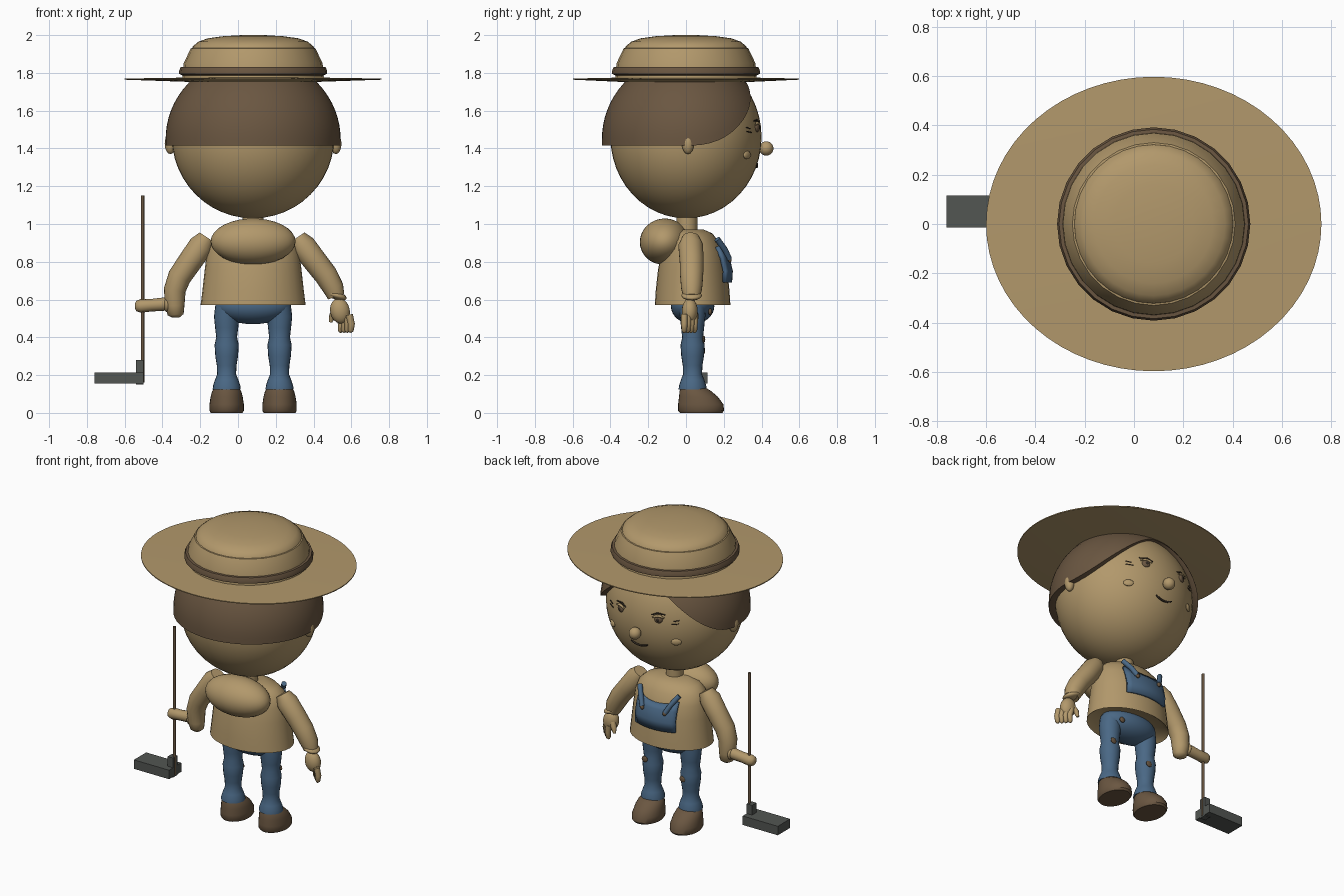
import bpy, bmesh, math
from mathutils import Vector

CX = 0.08  # the body's middle; the tool on one side shifts it


def mat(name, rgb):
    m = bpy.data.materials.new(name)
    m.diffuse_color = (*rgb, 1)
    return m


TAN = mat("tan", (0.445, 0.315, 0.148))
BROWN = mat("brown", (0.145, 0.094, 0.053))
BLUE = mat("denim blue", (0.068, 0.138, 0.235))
GREY = mat("iron grey", (0.085, 0.092, 0.085))
DARK = mat("dark brown", (0.03, 0.022, 0.015))


def finish(name, bm, *mats, angle=40):
    bmesh.ops.recalc_face_normals(bm, faces=bm.faces)
    me = bpy.data.meshes.new(name)
    bm.to_mesh(me)
    bm.free()
    ob = bpy.data.objects.new(name, me)
    bpy.context.collection.objects.link(ob)
    for m in mats:
        me.materials.append(m)
    bpy.ops.object.select_all(action='DESELECT')
    ob.select_set(True)
    bpy.context.view_layer.objects.active = ob
    bpy.ops.object.shade_smooth_by_angle(angle=math.radians(angle))
    return ob


def ball(name, c, r, m, seg=24, rot=(0, 0, 0)):
    bm = bmesh.new()
    bmesh.ops.create_uvsphere(bm, u_segments=seg, v_segments=seg // 2, radius=1)
    ob = finish(name, bm, m)
    ob.location, ob.scale, ob.rotation_euler = c, r, rot
    return ob


def box(name, c, size, m):
    bm = bmesh.new()
    bmesh.ops.create_cube(bm, size=1)
    ob = finish(name, bm, m)
    ob.location, ob.scale = c, size
    return ob


def skin_rings(bm, rings, caps=True):
    rows = [[bm.verts.new(p) for p in ring] for ring in rings]
    n = len(rows[0])
    for a, b in zip(rows, rows[1:]):
        for i in range(n):
            j = (i + 1) % n
            bm.faces.new((a[i], a[j], b[j], b[i]))
    if caps:
        bm.faces.new(rows[0])
        bm.faces.new(rows[-1])


def stack(name, sections, m, n=32, caps=True):
    """Elliptical sections (x, y, z, rx, ry) joined from bottom to top."""
    bm = bmesh.new()
    skin_rings(bm, [[(x + rx * math.cos(math.tau * i / n), y + ry * math.sin(math.tau * i / n), z)
                     for i in range(n)] for x, y, z, rx, ry in sections], caps)
    return finish(name, bm, m)


def tube(name, pts, radii, m, n=14):
    """Round tube through points with changing radius."""
    pts = [Vector(p) for p in pts]
    rings = []
    for k, p in enumerate(pts):
        d = (pts[min(k + 1, len(pts) - 1)] - pts[max(k - 1, 0)]).normalized()
        u = d.cross(Vector((0, 1, 0)))
        if u.length < 0.1:
            u = d.cross(Vector((1, 0, 0)))
        u.normalize()
        v = d.cross(u)
        rings.append([p + radii[k] * (math.cos(math.tau * i / n) * u + math.sin(math.tau * i / n) * v)
                      for i in range(n)])
    bm = bmesh.new()
    skin_rings(bm, rings)
    return finish(name, bm, m, angle=55)


# Head
HZ, HR = 1.46, (0.43, 0.40, 0.43)
ball("head", (CX, 0, HZ), HR, TAN, 48)


def on_face(x, z, out=0.0):
    y = HR[1] * math.sqrt(1 - (x / HR[0]) ** 2 - ((z - HZ) / HR[2]) ** 2)
    return Vector((CX + x, y + out, z))


# Hair: a shell whose lower edge rises across the forehead
bm = bmesh.new()
n, rings = 64, []
for k in range(13):
    ring = []
    for i in range(n):
        a = math.tau * i / n
        f = max(0.0, math.sin(a))
        low = 1.415 + 0.33 * f ** 2.6
        top = 1.86
        z = low + (top - low) * k / 12
        s = math.sqrt(max(0.02, 1 - ((z - 1.45) / 0.44) ** 2)) if z > 1.45 else 1
        ring.append((CX + 0.463 * s * math.cos(a), (0.445 - 0.01 * f) * s * math.sin(a), z))
    rings.append(ring)
inner = [(CX + (x - CX) * 0.9, y * 0.9, z) for x, y, z in rings[0]]
skin_rings(bm, [inner] + rings)
finish("hair", bm, BROWN, angle=50)

# Straw hat
stack("hat_brim", [(CX, 0, 1.753, 0.36, 0.36), (CX, 0, 1.764, 0.68, 0.597), (CX, 0, 1.770, 0.68, 0.597),
                   (CX, 0, 1.775, 0.36, 0.36)], TAN, 64)
stack("hat_crown", [(CX, 0, z, r, r) for r, z in
                    ((0.375, 1.77), (0.372, 1.80), (0.368, 1.85), (0.33, 1.93), (0.30, 1.935))], TAN, 28)
stack("hat_dome", [(CX, 0, z, r, r) for r, z in
                   ((0.325, 1.92), (0.32, 1.94), (0.29, 1.965), (0.24, 1.983), (0.16, 1.994), (0.06, 2.0))], TAN, 32)
stack("hat_band", [(CX, 0, z, r, r) for r, z in
                   ((0.37, 1.785), (0.392, 1.795), (0.392, 1.81), (0.384, 1.83), (0.36, 1.832))], BROWN, 28)

# Face
ball("nose", (CX, 0.425, 1.40), (0.038, 0.038, 0.038), TAN)
tube("mouth", [on_face(0.015 * k, 1.302 + 0.0011 * k * k, 0.003) for k in range(-4, 5)],
     [0.004] + [0.006] * 7 + [0.004], DARK, 8)
for s, side in ((-1, "right"), (1, "left")):
    ball(side + "_eye", on_face(s * 0.14, 1.51), (0.026, 0.014, 0.024), BROWN, 16, (0, 0, -s * 0.38))
    ball(side + "_pupil", on_face(s * 0.14, 1.51, 0.008), (0.013, 0.009, 0.013), DARK, 12, (0, 0, -s * 0.38))
    tube(side + "_eyelid", [on_face(s * x, z, 0.008) for x, z in
         ((0.105, 1.522), (0.125, 1.533), (0.15, 1.535), (0.175, 1.525))], [0.004, 0.008, 0.008, 0.004], TAN, 8)
    tube(side + "_eyebrow", [on_face(s * x, z, 0.004) for x, z in
         ((0.095, 1.535), (0.13, 1.55), (0.18, 1.545))], [0.003, 0.006, 0.003], DARK, 8)
    for k in (0, 1):
        tube(side + "_eye_crease", [on_face(s * (0.215 + 0.01 * k), 1.485 + 0.02 * k, 0.001),
             on_face(s * 0.255, 1.49 + 0.022 * k, 0.001)], [0.003, 0.003], DARK, 6)
    ball(side + "_cheek", on_face(s * 0.235, 1.365), (0.032, 0.012, 0.022), TAN, 16, (0, 0, -s * 0.6))
    ball(side + "_ear", (CX + s * 0.438, 0.01, 1.425), (0.03, 0.032, 0.055), TAN, 16)

# Neck, shirt and the bundle on the back
stack("neck", [(CX, 0.005, 0.93, 0.055, 0.055), (CX, 0.005, 1.06, 0.055, 0.055)], TAN, 16)
stack("shirt", [(CX, y, z, rx, ry) for y, z, rx, ry in
                ((0.035, 0.60, 0.24, 0.165), (0.035, 0.572, 0.278, 0.20), (0.035, 0.65, 0.268, 0.195),
                 (0.035, 0.76, 0.256, 0.183), (0.035, 0.85, 0.245, 0.165), (0.03, 0.91, 0.225, 0.14),
                 (0.025, 0.95, 0.18, 0.115), (0.015, 0.972, 0.09, 0.075))], TAN)
ball("back_bundle", (CX, -0.115, 0.907), (0.225, 0.13, 0.122), TAN, 32, (0.2, 0, 0))

# Overalls: bib bent round the chest, with straps and buttons
bm = bmesh.new()
n = 10
section = []
for y0, z in ((0.222, 0.69), (0.226, 0.75), (0.21, 0.82), (0.185, 0.88)):
    row = []
    for k in range(n + 1):
        x = -0.145 + 0.29 * k / n
        zz = z - (0.03 * (1 - (x / 0.145) ** 2) if z > 0.85 else 0)
        row.append(bm.verts.new((CX + x, y0 + 0.012 - 1.6 * x * x, zz)))
    section.append(row)
for a, b in zip(section, section[1:]):
    for i in range(n):
        bm.faces.new((a[i], a[i + 1], b[i + 1], b[i]))
bib = finish("bib", bm, BLUE)
mod = bib.modifiers.new("thickness", 'SOLIDIFY')
mod.thickness, mod.offset = 0.02, 0
for s, side in ((-1, "right"), (1, "left")):
    tube(side + "_strap", [(CX + s * x, y, z) for x, y, z in
         ((0.085, 0.228, 0.815), (0.11, 0.205, 0.865), (0.145, 0.165, 0.92))], [0.016] * 3, BLUE, 10)
    ball(side + "_button", (CX + s * 0.083, 0.232, 0.81), (0.014, 0.01, 0.014), BROWN, 12)

# Trousers and shoes
ball("hips", (CX, 0.035, 0.565), (0.20, 0.115, 0.095), BLUE, 32)
for s, side in ((-1, "right"), (1, "left")):
    lx = CX + s * 0.14
    stack(side + "_leg", [(lx + s * dx, 0.035, z, r, r) for dx, z, r in
          ((0, 0.125, 0.074), (0, 0.145, 0.072), (0, 0.175, 0.062), (0, 0.205, 0.05), (0, 0.25, 0.052),
           (0, 0.30, 0.06), (0, 0.36, 0.064), (0, 0.40, 0.055), (0, 0.45, 0.061), (0, 0.51, 0.067),
           (-0.01, 0.57, 0.07))], BLUE, 20)
    stack(side + "_shoe", [(lx, y, z, rx, ry) for y, z, rx, ry in
          ((0.08, 0.0, 0.084, 0.112), (0.08, 0.012, 0.091, 0.122), (0.078, 0.045, 0.091, 0.12),
           (0.066, 0.085, 0.085, 0.103), (0.05, 0.115, 0.077, 0.084), (0.038, 0.135, 0.062, 0.064))], BROWN, 28)
    ball(side + "_knee_patch", (lx + 0.02, 0.094, 0.36 + s * 0.03), (0.022, 0.008, 0.02), BROWN, 12)
ball("hip_patch", (CX + 0.12, 0.128, 0.535), (0.02, 0.01, 0.018), BROWN, 12)

# Left arm and open hand
tube("left_arm", [(0.315, 0.025, 0.93), (0.345, 0.025, 0.885), (0.41, 0.03, 0.80), (0.465, 0.03, 0.73),
                  (0.505, 0.03, 0.66), (0.52, 0.03, 0.615)], [0.045, 0.066, 0.064, 0.062, 0.056, 0.045], TAN, 18)
ball("left_cuff", (0.52, 0.03, 0.622), (0.058, 0.055, 0.022), TAN, 16, (0, 0.3, 0))
ball("left_palm", (0.54, 0.02, 0.54), (0.052, 0.042, 0.068), TAN, 20, (0, -0.2, 0))
for k in range(4):
    x, y = 0.535 + 0.018 * k, 0.045 - 0.018 * k
    tube("left_finger", [(x, y, 0.52), (x + 0.012, y, 0.47), (x + 0.008, y, 0.435), (x + 0.004, y, 0.425)],
         [0.019, 0.018, 0.015, 0.006], TAN, 10)
tube("left_thumb", [(0.525, 0.03, 0.56), (0.50, 0.05, 0.515), (0.49, 0.055, 0.48)], [0.02, 0.018, 0.009], TAN, 10)

# Right arm and gripping hand
tube("right_arm", [(-0.165, 0.025, 0.93), (-0.195, 0.025, 0.885), (-0.255, 0.03, 0.80), (-0.31, 0.03, 0.72),
                   (-0.335, 0.035, 0.65), (-0.335, 0.04, 0.57), (-0.33, 0.04, 0.52), (-0.33, 0.04, 0.505)],
     [0.045, 0.066, 0.064, 0.062, 0.058, 0.052, 0.042, 0.02], TAN, 18)
tube("right_hand", [(-0.35, 0.045, 0.58), (-0.40, 0.05, 0.575), (-0.46, 0.05, 0.57), (-0.515, 0.05, 0.566),
                    (-0.538, 0.05, 0.566), (-0.546, 0.05, 0.566)], [0.035, 0.035, 0.033, 0.036, 0.028, 0.012], TAN, 14)
ball("right_cuff", (-0.375, 0.045, 0.575), (0.02, 0.045, 0.042), TAN, 16)

# Hoe
tube("hoe_handle", [(-0.505, 0.05, 0.16), (-0.505, 0.05, 1.15)], [0.009, 0.009], BROWN, 10)
box("hoe_socket", (-0.52, 0.05, 0.215), (0.04, 0.045, 0.13), GREY)
box("hoe_blade", (-0.63, 0.05, 0.185), (0.26, 0.13, 0.06), GREY)
